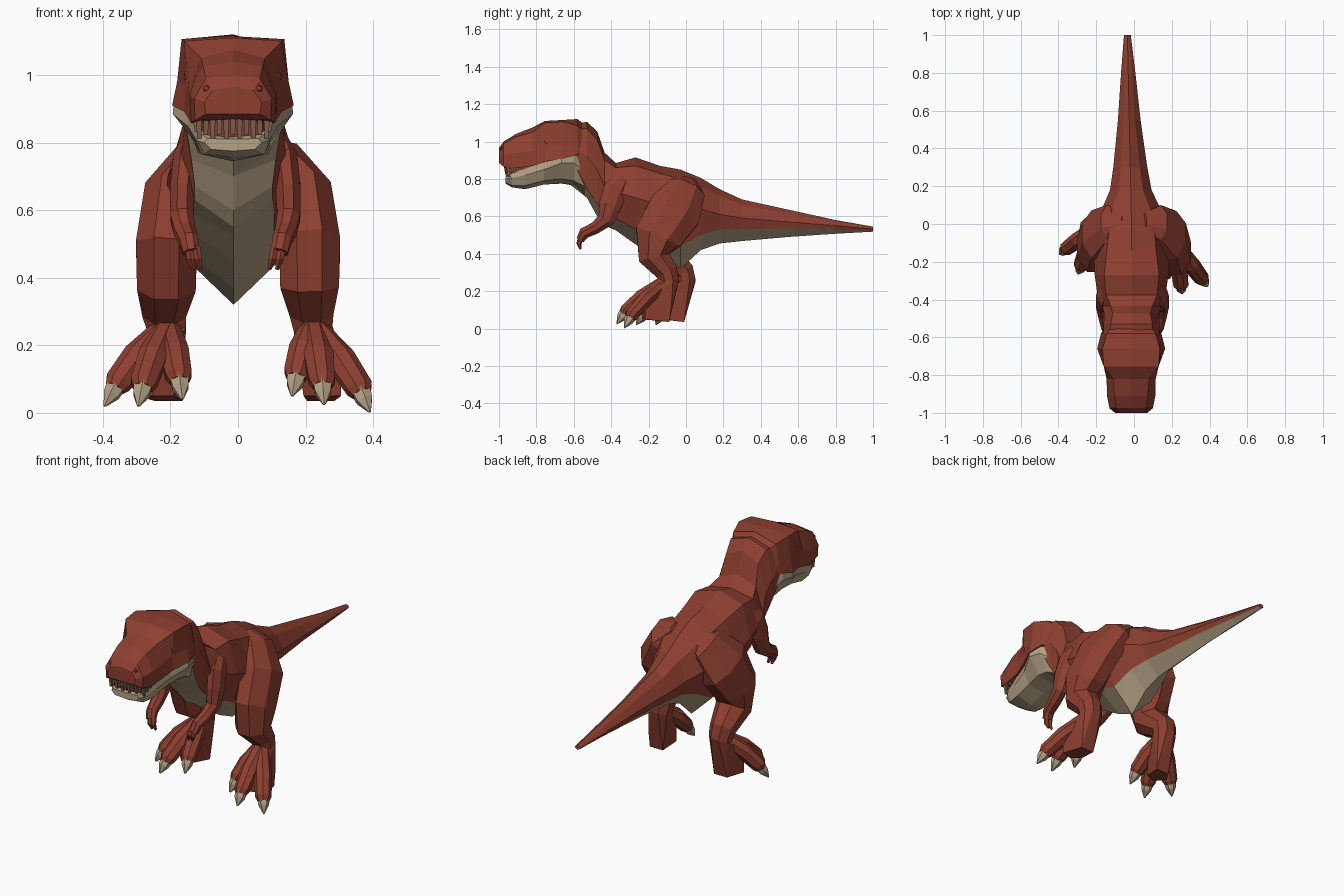
import bpy, bmesh, math
from mathutils import Vector as V


def material(name, rgb):
    m = bpy.data.materials.new(name)
    m.diffuse_color = (*rgb, 1)
    return m


RED = material("rust red skin", (0.27, 0.05, 0.03))
BEIGE = material("beige underside", (0.46, 0.36, 0.235))
BROWN = material("brown teeth", (0.24, 0.13, 0.085))


def finish(name, bm, mats):
    bmesh.ops.recalc_face_normals(bm, faces=bm.faces[:])
    me = bpy.data.meshes.new(name)
    bm.to_mesh(me)
    bm.free()
    for m in mats:
        me.materials.append(m)
    ob = bpy.data.objects.new(name, me)
    bpy.context.collection.objects.link(ob)
    return ob


def loft(name, rings, mats, pick=lambda j: 0):
    """Skin a list of equal point rings; pick(j) gives the material of side j."""
    bm = bmesh.new()
    vs = [[bm.verts.new(p) for p in r] for r in rings]
    n = len(vs[0])
    for a, b in zip(vs, vs[1:]):
        for j in range(n):
            k = (j + 1) % n
            f = bm.faces.new((a[j], a[k], b[k], b[j]))
            f.material_index = pick(j)
    bm.faces.new(vs[0])
    bm.faces.new(vs[-1])
    return finish(name, bm, mats)


def hull(name, points, mat):
    """Convex block around a set of points."""
    bm = bmesh.new()
    for p in points:
        bm.verts.new(p)
    res = bmesh.ops.convex_hull(bm, input=bm.verts[:])
    inside = [e for e in res["geom_interior"] if isinstance(e, bmesh.types.BMVert)]
    bmesh.ops.delete(bm, geom=inside, context="VERTS")
    return finish(name, bm, [mat])


def slice_ring(row, shift):
    """Symmetric slice at y from: y, top, w1, z1, w2, z2, ..., bottom."""
    y, top, *mid, bot = row
    half = list(zip(mid[::2], mid[1::2]))
    pts = [(0, top)] + half + [(0, bot)] + [(-w, z) for w, z in reversed(half)]
    return [V((x + shift, y, z)) for x, z in pts]


def tube_rings(stations, n=8):
    """Rings across the path of (x, y, z, half width, half depth) stations."""
    c = [V(s[:3]) for s in stations]
    rings = []
    for i, s in enumerate(stations):
        t = (c[min(i + 1, len(c) - 1)] - c[max(i - 1, 0)]).normalized()
        u = (V((1, 0, 0)) - t * t.x).normalized()
        v = t.cross(u)
        rings.append([c[i] + u * s[3] * math.cos(2 * math.pi * (k + .5) / n)
                      + v * s[4] * math.sin(2 * math.pi * (k + .5) / n) for k in range(n)])
    return rings


def tube(name, stations, mat, n=8):
    return loft(name, tube_rings(stations, n), [mat])


# Neck, torso and tail
body = [
    (-.62, 1.09, .12, 1.06, .15, .99, .155, .925, .77),
    (-.53, 1.105, .11, 1.07, .148, .92, .125, .75, .70),
    (-.475, 1.055, .10, 1.01, .145, .85, .115, .67, .60),
    (-.435, .94, .11, .90, .155, .76, .115, .63, .55),
    (-.375, .885, .135, .86, .18, .73, .12, .59, .525),
    (-.27, .915, .145, .87, .195, .70, .12, .53, .45),
    (-.14, .87, .13, .83, .20, .66, .13, .47, .37),
    (-.03, .85, .12, .80, .19, .66, .125, .44, .32),
    (.08, .805, .10, .76, .155, .64, .11, .50, .42),
    (.18, .745, .065, .71, .11, .61, .08, .53, .455),
    (.30, .69, .05, .66, .09, .59, .07, .532, .468),
    (.55, .635, .03, .61, .06, .57, .05, .537, .49),
    (.80, .58, .02, .57, .038, .55, .03, .53, .507),
    (1.0, .545, .01, .54, .018, .532, .012, .525, .518),
]
loft("body_and_tail",
     [slice_ring(r, -.013 - .022 * max(0, r[0])) for r in body],
     [RED, BEIGE], lambda j: 1 if j in (3, 4) else 0)

# Skull with brow ridges and a rounded snout
skull = [
    (-1.0, .965, .06, .955, .085, .92, .08, .885, .885),
    (-.975, 1.0, .08, .99, .115, .93, .112, .866, .87),
    (-.91, 1.04, .088, 1.025, .128, .94, .124, .858, .865),
    (-.82, 1.075, .095, 1.05, .13, .95, .13, .87, .875),
    (-.755, 1.11, .145, 1.10, .138, .97, .145, .892, .89),
    (-.66, 1.115, .152, 1.106, .165, .98, .18, .91, .90),
    (-.58, 1.12, .13, 1.085, .15, .98, .16, .93, .91),
    (-.53, 1.08, .09, 1.04, .12, .95, .11, .90, .90),
]
loft("skull", [slice_ring(r, -.015) for r in skull], [RED])

# Lower jaw and cheeks
jaw = [
    (-.965, .81, .075, .812, .085, .80, .065, .78, .775),
    (-.93, .82, .10, .83, .105, .805, .085, .765, .755),
    (-.86, .845, .112, .855, .116, .82, .095, .765, .745),
    (-.76, .885, .13, .89, .135, .85, .10, .79, .77),
    (-.665, .92, .175, .92, .178, .885, .11, .80, .775),
    (-.60, .92, .158, .935, .16, .885, .11, .79, .765),
    (-.54, .88, .12, .88, .125, .84, .10, .76, .71),
]
loft("lower_jaw", [slice_ring(r, -.015) for r in jaw], [BEIGE])

# Mouth lining
tube("mouth_lining", [(-.015, -.945, .84, .085, .04), (-.015, -.88, .85, .115, .045),
                      (-.015, -.70, .89, .135, .04)], RED)

# Teeth along the front and sides of the upper lip
for i in range(11):
    x = -.1 + .02 * i
    y = -.968 + abs(x) * .15
    tube("front_tooth", [(x - .015, y, .88, .012, .012),
                         (x - .015, y + .008, .812 + .012 * (i % 2), .009, .008)], BROWN, 4)
for s in (-1, 1):
    for i in range(4):
        y = -.93 + .028 * i
        tube("side_tooth", [(s * .113 - .015, y, .872, .009, .012),
                            (s * .109 - .015, y, .832 + .008 * i, .005, .006)], BROWN, 4)

# Eyes and nostril bumps
for s in (-1, 1):
    for name, place, size in (("eye", (.135, -.735, 1.0), (.012, .03, .022)),
                              ("nostril", (.078, -.985, .96), (.013, .01, .012))):
        bpy.ops.mesh.primitive_ico_sphere_add(
            subdivisions=1, radius=1, location=(s * place[0] - .015, *place[1:]))
        ob = bpy.context.object
        ob.name, ob.scale = name, size
        ob.data.materials.append(RED)

# Small arms with two fingers
for s in (-1, 1):
    def side(*rows):
        return [(s * r[0] - .008, *r[1:]) for r in rows]
    tube("arm", side((.13, -.335, .80, .03, .04), (.145, -.375, .75, .042, .07),
                     (.156, -.405, .66, .04, .065), (.158, -.43, .58, .037, .048),
                     (.15, -.485, .538, .034, .035), (.138, -.545, .51, .03, .032),
                     (.13, -.565, .475, .027, .023)), RED)
    for dx in (-.012, .01):
        tube("finger", side((.128 + dx, -.56, .49, .014, .016),
                            (.122 + dx, -.572, .455, .013, .014),
                            (.113 + dx, -.564, .425, .006, .006)), RED, 6)


# Legs: knee, ankle and claw places differ because the model is mid-stride
def leg(s, knee_y, ankle, heel, claws):
    ax, ay, az = ankle
    stations = [(s * .05, .01, .79, .03, .05), (s * .12, .0, .74, .075, .11),
                (s * .19, -.06, .63, .096, .155),
                (s * .212, knee_y + .04, .49, .098, .138),
                (s * .212, (knee_y + ay) / 2 - .03, .38, .094, .09),
                (s * .218, ay - .01, .30, .07, .064),
                (ax, ay, az - .03, .062, .057)]
    tube("hind_leg", stations, RED)
    # Wedge shaped foot from the ankle to the toe roots and heel
    block = [V(p) for p in tube_rings(stations)[-1]]
    block += [V(heel) + V((dx, dy, dz)) for dx in (-.04, .04) for dy, dz in ((0, 0), (.012, .09))]
    for c in claws:
        tip, a = V(c), V((ax, ay - .02, az - .03))
        back = ((a - tip) * V((1, 1, 0))).normalized()
        base = tip + back * .05 + V((0, 0, .07))
        knuckle = a.lerp(base, .6) + V((0, 0, .012))
        block += [knuckle + V((0, 0, .02)), V((knuckle.x, knuckle.y, .05))]
        # Toe and claw
        tube("toe", [(*a, .04, .04), (*knuckle, .047, .043),
                     (*base, .042, .038), (*base.lerp(tip, .25), .031, .029)], RED)
        tube("claw", [(*base.lerp(tip, .02), .033, .032), (*base.lerp(tip, .5), .027, .026),
                      (*tip, .004, .003)], BEIGE, 6)
    hull("foot", block, RED)


leg(1, -.19, (.222, -.09, .28), (.245, -.09, .035),
    [(.39, -.33, .003), (.255, -.37, .025), (.16, -.30, .05)])
leg(-1, -.17, (-.21, .0, .28), (-.205, -.01, .035),
    [(-.395, -.16, .02), (-.295, -.265, .02), (-.165, -.23, .04)])
